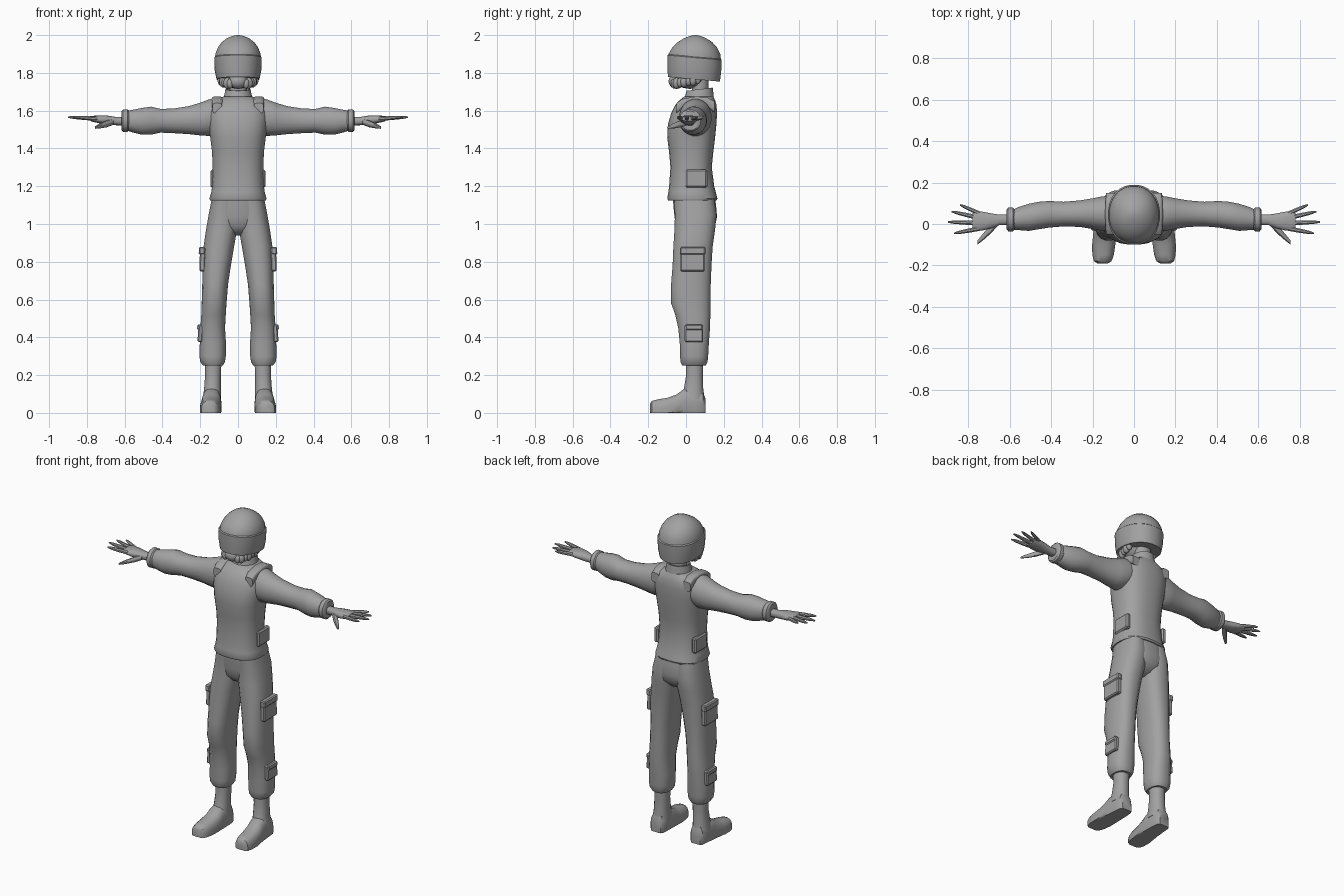
import bpy, bmesh, math
from mathutils import Vector, Matrix

grey = bpy.data.materials.new("plain grey")
grey.diffuse_color = (0.36, 0.36, 0.36, 1)


def finish(name, bm, angle=40):
    bmesh.ops.recalc_face_normals(bm, faces=bm.faces)
    me = bpy.data.meshes.new(name)
    bm.to_mesh(me)
    bm.free()
    me.materials.append(grey)
    me.shade_smooth()
    me.set_sharp_from_angle(angle=math.radians(angle))
    ob = bpy.data.objects.new(name, me)
    bpy.context.collection.objects.link(ob)
    return ob


def loft(name, axis, rings, power=2.0, seg=20, side=1, tilt=0.0, caps=True):
    """Skin rounded sections; ring = (position, a0, a1, b0, b1) in the two other axes."""
    bm = bmesh.new()
    loops = []
    for p, a0, a1, b0, b1 in rings:
        loop = []
        for i in range(seg):
            t = 2 * math.pi * (i + 0.5) / seg
            c, s = math.cos(t), math.sin(t)
            a = (a0 + a1) / 2 + (a1 - a0) / 2 * math.copysign(abs(c) ** (2 / power), c)
            b = (b0 + b1) / 2 + (b1 - b0) / 2 * math.copysign(abs(s) ** (2 / power), s)
            co = {"x": (p, a, b), "y": (a, p, b), "z": (a, b, p - tilt * b)}[axis]
            loop.append(bm.verts.new((co[0] * side, co[1], max(co[2], 0))))
        loops.append(loop)
    for l0, l1 in zip(loops, loops[1:]):
        for i in range(seg):
            j = (i + 1) % seg
            bm.faces.new((l0[i], l0[j], l1[j], l1[i]))
    if caps:
        bm.faces.new(loops[0])
        bm.faces.new(loops[-1])
    return finish(name, bm)


def ball(name, centre, size):
    bm = bmesh.new()
    mat = Matrix.Translation(Vector(centre)) @ Matrix.Diagonal((*size, 1))
    bmesh.ops.create_uvsphere(bm, u_segments=14, v_segments=9, radius=1, matrix=mat)
    return finish(name, bm)


def slab(name, centre, size, lean=0.0, bevel=0.006):
    bm = bmesh.new()
    mat = (Matrix.Translation(Vector(centre)) @ Matrix.Rotation(lean, 4, "Y")
           @ Matrix.Diagonal((*size, 1)))
    bmesh.ops.create_cube(bm, size=1, matrix=mat)
    bmesh.ops.bevel(bm, geom=bm.edges[:], offset=bevel, segments=1, affect="EDGES")
    return finish(name, bm, 30)


# Jacket body with a flared hem
loft("jacket", "z", [
    (1.125, -.148, .148, -.095, .162), (1.135, -.152, .152, -.10, .167),
    (1.17, -.142, .142, -.094, .158), (1.20, -.138, .138, -.09, .15),
    (1.30, -.135, .135, -.083, .137), (1.38, -.138, .138, -.09, .145),
    (1.46, -.148, .148, -.10, .155), (1.53, -.158, .158, -.096, .162),
    (1.59, -.162, .162, -.078, .165), (1.63, -.15, .15, -.058, .162),
    (1.655, -.118, .118, -.035, .155), (1.675, -.078, .078, -.01, .145)], 2.5, 28)

# Neck and open collar
loft("neck", "z", [(1.62, -.05, .05, .03, .12), (1.80, -.048, .048, .03, .12)], seg=16)
loft("collar", "z", [
    (1.655, -.078, .078, -.012, .148), (1.705, -.066, .066, .002, .142),
    (1.705, -.058, .058, .01, .134), (1.66, -.056, .056, .012, .132)],
    seg=24, tilt=-.12, caps=False)

# Helmet: lower band and dome
loft("helmet_band", "z", [
    (1.772, -.108, .108, -.086, .172), (1.77, -.114, .114, -.096, .180),
    (1.82, -.124, .124, -.10, .187), (1.885, -.126, .126, -.10, .190),
    (1.89, -.120, .120, -.094, .184)], 2.2, 28, tilt=.09)
loft("helmet_dome", "z", [
    (1.86, -.122, .122, -.096, .187), (1.90, -.121, .121, -.093, .182),
    (1.935, -.107, .107, -.073, .165), (1.962, -.087, .087, -.045, .14),
    (1.983, -.06, .06, -.012, .108), (1.995, -.033, .033, .02, .08),
    (2.0, -.008, .008, .042, .058)], 2.1, 28)

# Head and chin under the helmet
ball("head", (0, .02, 1.80), (.088, .095, .085))
ball("chin", (0, -.05, 1.755), (.05, .042, .04))

# Pelvis joining the trouser legs
loft("trouser_seat", "z", [
    (1.15, -.136, .136, -.07, .152), (1.10, -.142, .142, -.068, .16),
    (1.04, -.148, .148, -.062, .165), (.99, -.13, .13, -.055, .155),
    (.955, -.07, .07, -.03, .12), (.94, -.03, .03, 0, .08)], 2.4, 24)

for side, tag in ((1, "left"), (-1, "right")):
    # Trouser leg with gathered cuff
    loft(tag + "_trouser_leg", "z", [
        (1.14, .0, .138, -.066, .15), (1.05, .0, .156, -.06, .163),
        (.97, .004, .17, -.062, .155), (.88, .02, .183, -.068, .142),
        (.78, .037, .188, -.072, .136), (.68, .052, .19, -.08, .132),
        (.58, .06, .193, -.08, .13), (.52, .064, .195, -.058, .13),
        (.45, .068, .2, -.042, .128), (.37, .063, .203, -.034, .122),
        (.30, .064, .205, -.032, .118), (.27, .068, .2, -.03, .115),
        (.25, .08, .185, -.02, .105)], 2.4, 20, side)

    # Thigh and shin cargo pockets
    slab(tag + "_thigh_pocket", (side * .188, .035, .812), (.03, .128, .125), side * -.03)
    slab(tag + "_thigh_pocket_flap", (side * .191, .035, .858), (.033, .134, .04), side * -.03)
    slab(tag + "_shin_pocket", (side * .199, .042, .42), (.026, .098, .09), side * -.06)
    slab(tag + "_shin_pocket_flap", (side * .201, .042, .453), (.03, .09, .03), side * -.06)

    # Boot shaft and foot
    loft(tag + "_boot_shaft", "z", [
        (.30, .085, .178, -.004, .092), (.20, .09, .175, 0, .09),
        (.13, .09, .18, -.012, .092), (.07, .088, .188, -.03, .1)], 2.2, 16, side)
    loft(tag + "_boot_foot", "y", [
        (-.19, .125, .178, -.03, .05), (-.18, .108, .194, -.04, .064),
        (-.15, .097, .202, -.05, .072), (-.10, .09, .203, -.05, .08),
        (-.05, .087, .198, -.05, .098), (-.01, .088, .192, -.05, .128),
        (.05, .09, .186, -.05, .13), (.09, .094, .182, -.05, .11),
        (.102, .105, .17, -.04, .08)], 2.6, 20, side)

    # Sleeve and cuff
    loft(tag + "_sleeve", "x", [
        (.09, -.02, .13, 1.50, 1.655), (.15, -.035, .135, 1.465, 1.662),
        (.20, -.025, .125, 1.468, 1.643), (.26, -.015, .115, 1.475, 1.625),
        (.34, -.012, .108, 1.48, 1.612), (.41, -.018, .112, 1.483, 1.61),
        (.46, -.026, .108, 1.472, 1.622), (.51, -.034, .098, 1.472, 1.615),
        (.56, -.03, .082, 1.485, 1.605), (.585, -.028, .07, 1.493, 1.6)], 2.1, 20, side)
    loft(tag + "_cuff", "x", [
        (.575, -.026, .07, 1.498, 1.597), (.585, -.036, .08, 1.488, 1.607),
        (.608, -.036, .08, 1.488, 1.607), (.616, -.026, .07, 1.496, 1.598)], 2.1, 18, side)

    # Hand: palm, four fingers and thumb
    loft(tag + "_palm", "x", [
        (.59, -.005, .047, 1.52, 1.568), (.65, -.006, .046, 1.523, 1.567),
        (.69, -.022, .052, 1.525, 1.574), (.73, -.032, .06, 1.532, 1.575),
        (.765, -.034, .064, 1.54, 1.573), (.78, -.024, .054, 1.545, 1.57)], 2.4, 14, side)
    fingers = {"index": (-.022, .87, -.045), "middle": (.004, .90, .01),
               "ring": (.029, .882, .06), "little": (.05, .84, .092)}
    for finger, (y0, tip, y1) in fingers.items():
        rings = []
        for f, r in ((0, .012), (.4, .0115), (.8, .009), (1, .004)):
            y, z = y0 + (y1 - y0) * f, 1.557 + .009 * f
            rings.append((.745 + (tip - .745) * f, y - r, y + r, z - r, z + r))
        loft(f"{tag}_{finger}_finger", "x", rings, 2, 8, side)
    loft(tag + "_thumb", "x", [
        (.66, -.012, .03, 1.525, 1.558), (.695, -.05, -.004, 1.512, 1.548),
        (.73, -.08, -.046, 1.506, 1.532), (.757, -.1, -.08, 1.504, 1.518)], 2, 10, side)

    # Shoulder strap and side pouch of the jacket
    loft(tag + "_shoulder_strap", "y", [
        (-.05, .085, .135, 1.585, 1.64), (-.02, .08, .138, 1.61, 1.662),
        (.05, .078, .14, 1.63, 1.675), (.11, .08, .138, 1.62, 1.672),
        (.15, .085, .135, 1.59, 1.65)], 4, 16, side)
    slab(tag + "_side_pouch", (side * .131, .055, 1.24), (.03, .115, .095), 0, .008)

    # Ribbed breathing hose curling under the helmet
    for i in range(7):
        a = math.radians(-8 + i * 11.5)
        r = .022 + .004 * (i % 2)
        ball(f"{tag}_hose_rib_{i + 1}",
             (side * .088 * math.cos(a), .045 - .125 * math.sin(a), 1.762 - .022 * math.sin(a)),
             (r * .8, r * .75, r * 1.15))
